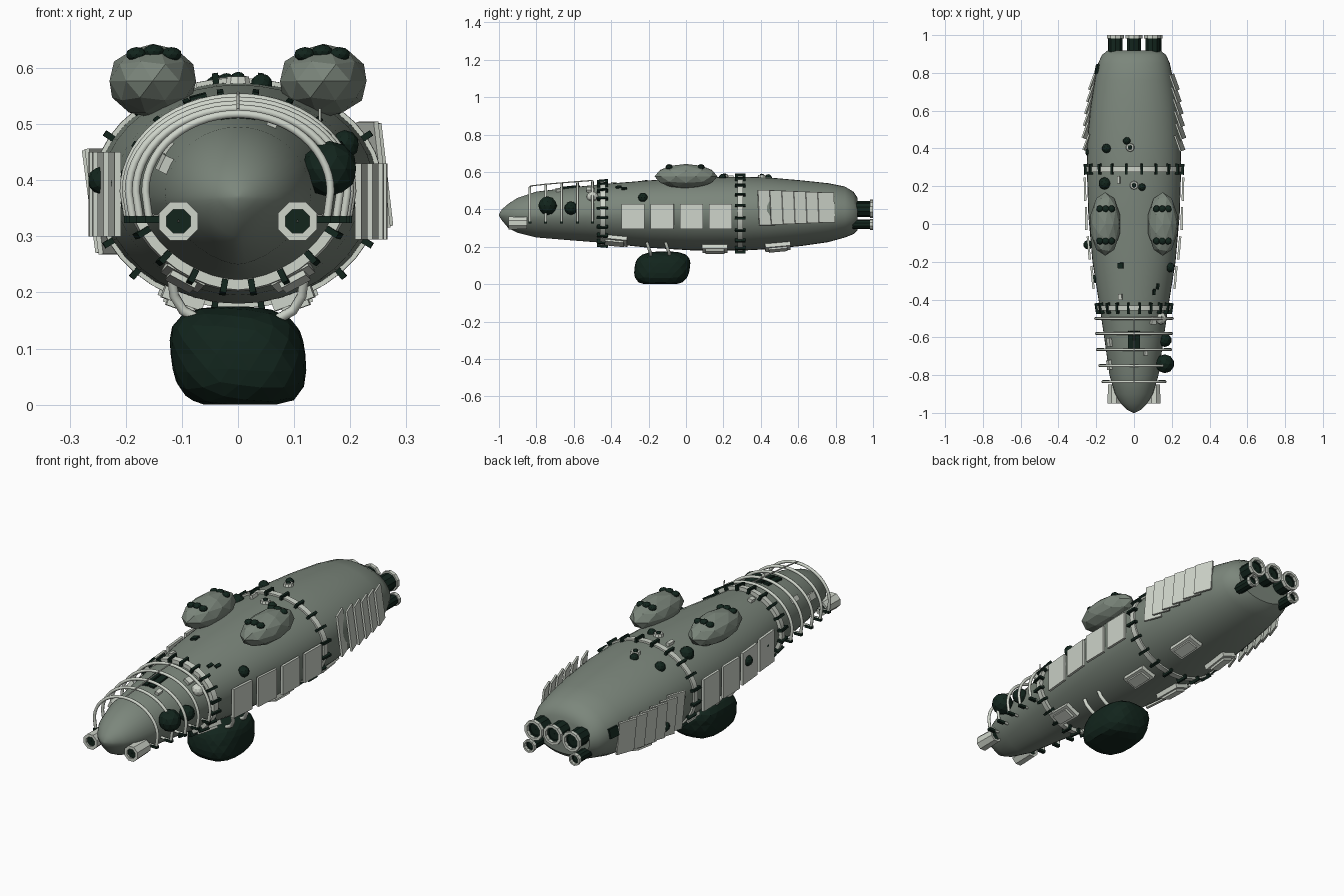
import bpy, bmesh
from math import sin, cos, pi, acos, radians, copysign
from mathutils import Vector, Matrix

if "Cube" in bpy.data.objects:
    bpy.data.objects.remove(bpy.data.objects["Cube"])

def material(name, rgb):
    m = bpy.data.materials.new(name)
    m.diffuse_color = (*rgb, 1)
    m.use_nodes = True
    m.node_tree.nodes["Principled BSDF"].inputs["Base Color"].default_value = m.diffuse_color
    return m

HULL = material("hull_green", (0.20, 0.24, 0.20))
LIGHT = material("pale_metal", (0.62, 0.66, 0.59))
DARK = material("dark_green", (0.006, 0.018, 0.012))

# Hull stations: y, half width, top z, bottom z, widest z, lower roundness
ST = [(-1.0, .004, .374, .366, .37, 1.6), (-.985, .035, .40, .342, .37, 1.6),
      (-.95, .07, .43, .30, .37, 1.6), (-.90, .10, .462, .275, .37, 1.6),
      (-.80, .13, .495, .25, .37, 1.6), (-.62, .155, .517, .235, .375, 1.7),
      (-.45, .18, .535, .222, .38, 1.8), (-.2, .22, .555, .195, .385, 1.9),
      (.05, .242, .57, .18, .39, 2), (.3, .25, .575, .18, .39, 2.05),
      (.45, .247, .57, .188, .39, 2.1), (.62, .23, .555, .205, .39, 2.1),
      (.76, .208, .54, .225, .385, 2.1), (.85, .19, .522, .25, .38, 2.1),
      (.895, .17, .495, .268, .38, 2.1), (.918, .14, .46, .29, .375, 2.1)]

def station(y):
    for a, b in zip(ST, ST[1:]):
        if y <= b[0]:
            t = (y - a[0]) / (b[0] - a[0])
            return [p + (q - p) * t for p, q in zip(a, b)]
    return list(ST[-1])

def hull_pt(y, a, off=0.0):
    _, w, top, bot, mid, p = station(y)
    c, s = cos(a), sin(a)
    e = 1 if s >= 0 else 2 / p
    h = top - mid if s >= 0 else mid - bot
    return Vector((copysign(abs(c) ** e, c) * (w + off), y,
                   mid + copysign(abs(s) ** e, s) * (h + off)))

def hull_frame(y, a, off=0.0):
    # Local z points out of the hull, local y runs along it
    d = .02
    ty = (hull_pt(min(y + d, .91), a) - hull_pt(y - d, a)).normalized()
    ta = hull_pt(y, a + d) - hull_pt(y, a - d)
    n = ty.cross(ta).normalized()
    p = hull_pt(y, a)
    if n.dot(p - Vector((0, y, .38))) < 0:
        n = -n
    m = Matrix((ty.cross(n), ty, n)).transposed().to_4x4()
    return Matrix.Translation(p + n * off) @ m

def finish(bm, name, mat, smooth=0, matrix=None):
    bmesh.ops.recalc_face_normals(bm, faces=bm.faces)
    me = bpy.data.meshes.new(name)
    bm.to_mesh(me)
    bm.free()
    o = bpy.data.objects.new(name, me)
    bpy.context.collection.objects.link(o)
    me.materials.append(mat)
    if matrix:
        o.matrix_world = matrix
    if smooth:
        bpy.ops.object.select_all(action='DESELECT')
        o.select_set(True)
        bpy.context.view_layer.objects.active = o
        bpy.ops.object.shade_smooth_by_angle(angle=radians(smooth))
    return o

def loft(name, rings, mat, smooth=0, caps=False, loop=False):
    bm = bmesh.new()
    vs = [[bm.verts.new(p) for p in r] for r in rings]
    n = len(vs[0])
    for r, q in zip(vs, vs[1:] + (vs[:1] if loop else [])) if loop else zip(vs, vs[1:]):
        for i in range(n):
            bm.faces.new((r[i], r[(i + 1) % n], q[(i + 1) % n], q[i]))
    if caps:
        bm.faces.new(vs[0])
        bm.faces.new(vs[-1])
    return finish(bm, name, mat, smooth)

def box(name, size, matrix, mat):
    bm = bmesh.new()
    bmesh.ops.create_cube(bm, size=1)
    bmesh.ops.scale(bm, vec=size, verts=bm.verts)
    return finish(bm, name, mat, 0, matrix)

def ball(name, loc, r, mat, sub=2):
    bm = bmesh.new()
    bmesh.ops.create_icosphere(bm, subdivisions=sub, radius=1)
    bmesh.ops.scale(bm, vec=r, verts=bm.verts)
    return finish(bm, name, mat, 0, Matrix.Translation(loc))

def tube(name, c, y0, y1, r, inner, n, mat, flare=1.0):
    # Hollow nozzle along y
    def ring(y, rad):
        return [(c[0] + rad * cos(2 * pi * i / n + pi / n), y, c[1] + rad * sin(2 * pi * i / n + pi / n)) for i in range(n)]
    return loft(name, [ring(y0, r * flare), ring(y1, r), ring(y1, inner), ring(y0, inner)], mat, 0, loop=True)

def pipe(name, pts, r, mat):
    cu = bpy.data.curves.new(name, 'CURVE')
    cu.dimensions, cu.bevel_depth, cu.bevel_resolution, cu.use_fill_caps = '3D', r, 2, True
    sp = cu.splines.new('POLY')
    sp.points.add(len(pts) - 1)
    for q, p in zip(sp.points, pts):
        q.co = (*p, 1)
    o = bpy.data.objects.new(name, cu)
    bpy.context.collection.objects.link(o)
    cu.materials.append(mat)
    return o

def section(y, off=0.0, n=40):
    return [hull_pt(y, 2 * pi * i / n, off) for i in range(n)]

def top_angle(x, y):
    return acos(max(-1, min(1, x / station(y)[1])))

# Main hull
loft("hull", [section(s[0]) for s in ST], HULL, 35, caps=True)

# Hull collars with dark clamps
for y, off in ((-.445, .018), (.29, .008)):
    loft("collar", [section(y - .014, -.01), section(y - .014, off), section(y + .014, off),
                    section(y + .014, -.01)], LIGHT, 30, loop=True)
    for k in range(20):
        box("collar_clamp", (.011, .058, .024), hull_frame(y, (k + .5) * pi / 10, off * .8), DARK)

# Roof pods with dark domes
for s in (-1, 1):
    ball("roof_pod", (s * .152, 0, .577), (.081, .168, .066), HULL, 2)
    for y in (-.09, .08):
        for dx in (-.031, 0, .031):
            ball("pod_dome", (s * .15 + dx, y, .629 - abs(dx) * .15), (.019, .019, .013), DARK)

# Belly tank: squashed ball with a flattened underside, hung on bent struts
bm = bmesh.new()
bmesh.ops.create_icosphere(bm, subdivisions=3, radius=1)
for v in bm.verts:
    x, y, z = v.co
    box_f = 1 / max(.75, (abs(x) ** 3 + abs(y) ** 3 + abs(z) ** 3) ** (1 / 3))
    x, y, z = x * box_f, y * box_f, z * box_f
    v.co = (x * .12 - z * .01, -.127 + y * .148 + z * .012, .09 + max(z * .1, -.09) * (.85 if z > 0 else 1))
finish(bm, "belly_tank", DARK)
for s in (-1, 1):
    for y in (-.19, -.09):
        pipe("tank_strut", [(s * .118, y - .02, .225), (s * .114, y - .01, .195), (s * .098, y, .168),
                            (s * .07, y, .152), (s * .03, y + .01, .14)], .009, LIGHT)

# Nose thrusters
for s in (-1, 1):
    tube("nose_thruster", (s * .106, .327), -.95, -.85, .034, .023, 8, LIGHT, 1.1)
    tube("nose_thruster_core", (s * .106, .327), -.942, -.86, .025, .002, 8, DARK)

# Cage hoops over the nose, with feet and a ridge bar
hoops = [(-.835, .165, .525), (-.75, .182, .535), (-.665, .195, .542), (-.58, .2, .549), (-.5, .204, .555)]
for y, w, t in hoops:
    arc = [(w * cos(a), y, .38 + (t - .387) * sin(a)) for a in [pi * i / 28 for i in range(29)]]
    pipe("cage_hoop", [(w * .96, y, .33)] + arc + [(-w * .96, y, .33)], .007, LIGHT)
    for s in (-1, 1):
        box("hoop_foot", (.035, .016, .012), Matrix.Translation((s * (w * .96 - .01), y, .33)), DARK)
        hx = hull_pt(y, 0).x
        pipe("hoop_stub", [(s * w * .96, y, .33), (s * hx * .9, y, .335)], .006, LIGHT)
pipe("cage_ridge_bar", [(0, y, t) for y, w, t in hoops], .003, LIGHT)

# Side armour panels and angled louvres
for s in (-1, 1):
    for i in range(4):
        y = -.283 + i * .156
        x = station(y)[1] + .013
        turn = Matrix.Rotation(s * radians(-5 if i < 2 else -1), 4, 'Z')
        box("side_panel", (.012, .124, .136 if s > 0 else .15),
            Matrix.Translation((s * x, y, .362 if s > 0 else .375)) @ turn, LIGHT)
    for i in range(6):
        y = .43 + i * .064
        x = s * (station(y)[1] + .004 - .01 * (i == 0))
        m = Matrix.Translation((x, y, .41 if s > 0 else .362))
        m = m @ Matrix.Rotation(s * radians(20), 4, 'Z') @ Matrix.Rotation(radians(-7 if s > 0 else -8), 4, 'Y')
        if s < 0:
            m = Matrix.Translation((x, y, .362)) @ Matrix.Rotation(radians(-20), 4, 'Z') @ Matrix.Rotation(radians(-8), 4, 'Y')
        box("louvre", (.009, .09, .19 - .006 * i), m, LIGHT)

# Rear engines
for x, z, r in ((-.098, .40, .047), (0, .405, .047), (.098, .40, .047), (-.115, .32, .028), (.122, .32, .03)):
    tube("engine_nozzle", (x, z), .89, .985, r * .85, r * .6, 10, DARK)
    tube("engine_rim", (x, z), .983, 1.0, r, r * .74, 10, LIGHT)
    tube("engine_core", (x, z), .9, .98, r * .7, .002, 10, DARK)

# Underside plates
for s in (-1, 1):
    for y, x in ((-.38, .1), (.155, .1), (.49, .1)):
        a = -acos(x / station(y)[1]) * 1.02
        a = a if s > 0 else pi - a
        box("belly_plate", (.075, .135, .028), hull_frame(y, a, .004), LIGHT)
        box("belly_plate_lid", (.05, .1, .012), hull_frame(y, a, .022), LIGHT)

# Dark sensor domes on the hull: x, y, radius
for x, y, r in ((-.145, .4, .025), (-.155, .215, .033), (.042, .195, .02), (-.038, .44, .02),
                (-.205, -.29, .022), (.19, -.23, .026)):
    ball("sensor_dome", hull_pt(y, top_angle(x, y)), (r, r, r), DARK)
for loc, r in (((.163, -.74, .42), .05), ((.163, -.615, .407), .036), ((-.243, -.11, .4), .025),
               ((-.235, .38, .41), .024), ((-.238, .5, .32), .024)):
    ball("side_dome", loc, (r, r, r), DARK)

# Roof sensor rings with dark centres
for x, y in ((-.02, .405), (0, .205)):
    m = hull_frame(y, top_angle(x, y), .004)
    bm = bmesh.new()
    bmesh.ops.create_cone(bm, cap_ends=True, segments=10, radius1=.024, radius2=.02, depth=.016)
    finish(bm, "roof_sensor_ring", LIGHT, 0, m)
    ball("roof_sensor_eye", m @ Vector((0, 0, .008)), (.012, .012, .008), DARK)

# Cockpit window panes and hatches
for s in (-1, 1):
    box("window_pane", (.028, .105, .012), hull_frame(-.62, pi / 2 - s * .11, .002), DARK)
for y, a, w, l in ((-.22, 1.9, .03, .03), (-.36, 1.0, .014, .03), (.82, pi - .15, .045, .05), (-.33, .9, .014, .03)):
    box("dark_hatch", (w, l, .012), hull_frame(y, a, .002), DARK)
for x, y, w, l in ((-.125, -.625, .025, .045), (-.125, -.745, .03, .05), (.06, -.68, .018, .03),
                   (-.07, -.385, .02, .03), (-.08, .235, .015, .04), (.1, -.51, .03, .04)):
    box("pale_fitting", (w, l, .022), hull_frame(y, top_angle(x, y), .004), LIGHT)

# Small dish and whip antenna behind the cage
ball("dish", (.142, -.5, .468), (.03, .032, .028), LIGHT)
pipe("antenna", [(.146, -.485, .45), (.146, -.495, .528)], .0025, LIGHT)
